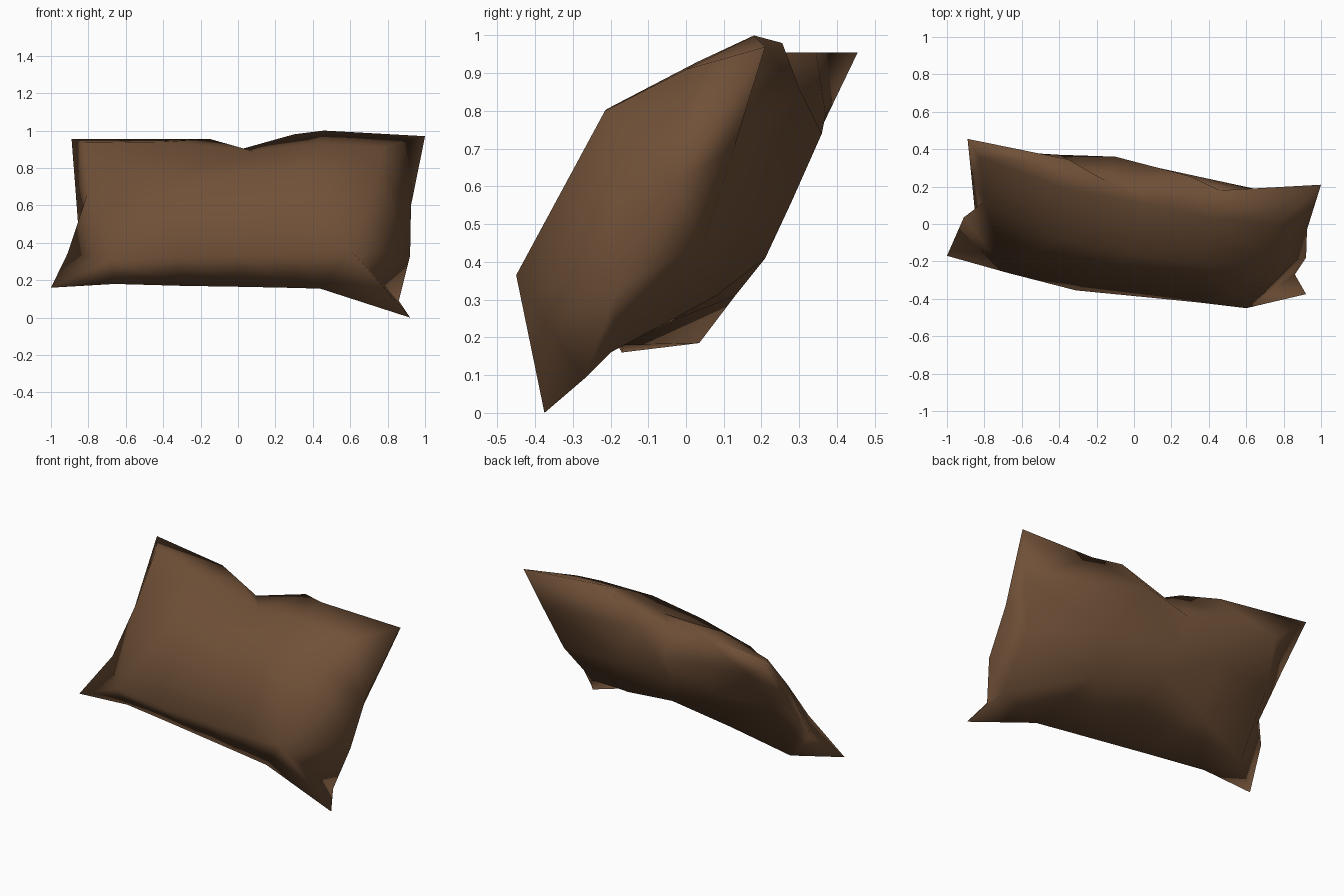
import bpy
import bmesh
from mathutils import Vector

cube = bpy.data.objects.get("Cube")
if cube:
    bpy.data.objects.remove(cube, do_unlink=True)

# Plain brown cloth
cloth = bpy.data.materials.new("brown_cloth")
cloth.use_nodes = True
brown = (0.162, 0.081, 0.039, 1)
cloth.diffuse_color = brown
cloth.node_tree.nodes["Principled BSDF"].inputs["Base Color"].default_value = brown

# Seam edges in hundredths: top and bottom run from -x to +x, sides run downwards
seam_top = [(-89, 45.5, 95.5), (-35, 34.5, 95.5), (-15, 23, 95.5), (-4, 24, 88.5),
            (30, 25.5, 98), (46, 18, 100), (100, 21, 97)]
seam_bottom = [(-100, -17, 16), (-66, -17, 18), (-30, -22, 17), (0, -27, 16.5),
               (25, -31, 16), (44, -34, 15.5), (92, -37.5, 0)]
seam_low_x = [(-87, 26, 70), (-85, 6, 43), (-91, 3.5, 34.5)]
seam_high_x = [(92.5, -3, 60), (92, -18, 33), (86, -27, 9)]

# Stuffed panels between the seams, top row first
front_panel = [
    [(-82, 35, 93.5), (-40, 20, 94), (8, 10, 89), (42, 3, 93), (77, 0, 91)],
    [(-80, 12, 68), (-40, -8, 74), (0, -16, 78), (38, -21, 80.5), (75, -21.5, 80)],
    [(-68, -26, 31), (-31, -35.5, 33), (5, -39, 34), (35, -42, 35), (60, -45, 36.5)],
]
back_panel = [
    [(-72, 39, 82), (-40, 37, 79), (-10, 36, 74), (13, 30, 86), (91.5, 13, 71)],
    [(-78, 24, 58), (-40, 27, 57), (-10, 28, 56), (36, 19, 55), (83, 4.5, 45)],
    [(-76, 3.5, 18.5), (-40, 13, 31), (-5, 21, 41), (35, 8, 31), (80, -20, 16)],
]

bm = bmesh.new()


def add_points(points):
    return [bm.verts.new(Vector(p) / 100) for p in points]


top, bottom = add_points(seam_top), add_points(seam_bottom)
low_side, high_side = add_points(seam_low_x), add_points(seam_high_x)
corners = {top[0], top[-1], bottom[0], bottom[-1]}


def add_quad(quad):
    """Fold each quad into its corner of the pillow, or along its shorter diagonal."""
    a, b, c, d = quad
    if corners & {a, c}:
        along_ac = True
    elif corners & {b, d}:
        along_ac = False
    else:
        along_ac = (a.co - c.co).length < (b.co - d.co).length
    for triangle in ((a, b, c), (a, c, d)) if along_ac else ((a, b, d), (b, c, d)):
        bm.faces.new(triangle).smooth = True


def add_panel(panel, flip):
    """Fill the seam ring with a grid of folded quads through the panel points."""
    rows = [top]
    for start, points, end in zip(low_side, panel, high_side):
        rows.append([start] + add_points(points) + [end])
    rows.append(bottom)
    for upper, lower in zip(rows, rows[1:]):
        for i in range(len(upper) - 1):
            quad = [upper[i], lower[i], lower[i + 1], upper[i + 1]]
            add_quad(quad[::-1] if flip else quad)


add_panel(front_panel, False)
add_panel(back_panel, True)

mesh = bpy.data.meshes.new("pillow")
bm.to_mesh(mesh)
bm.free()
mesh.materials.append(cloth)
pillow = bpy.data.objects.new("pillow", mesh)
bpy.context.collection.objects.link(pillow)
